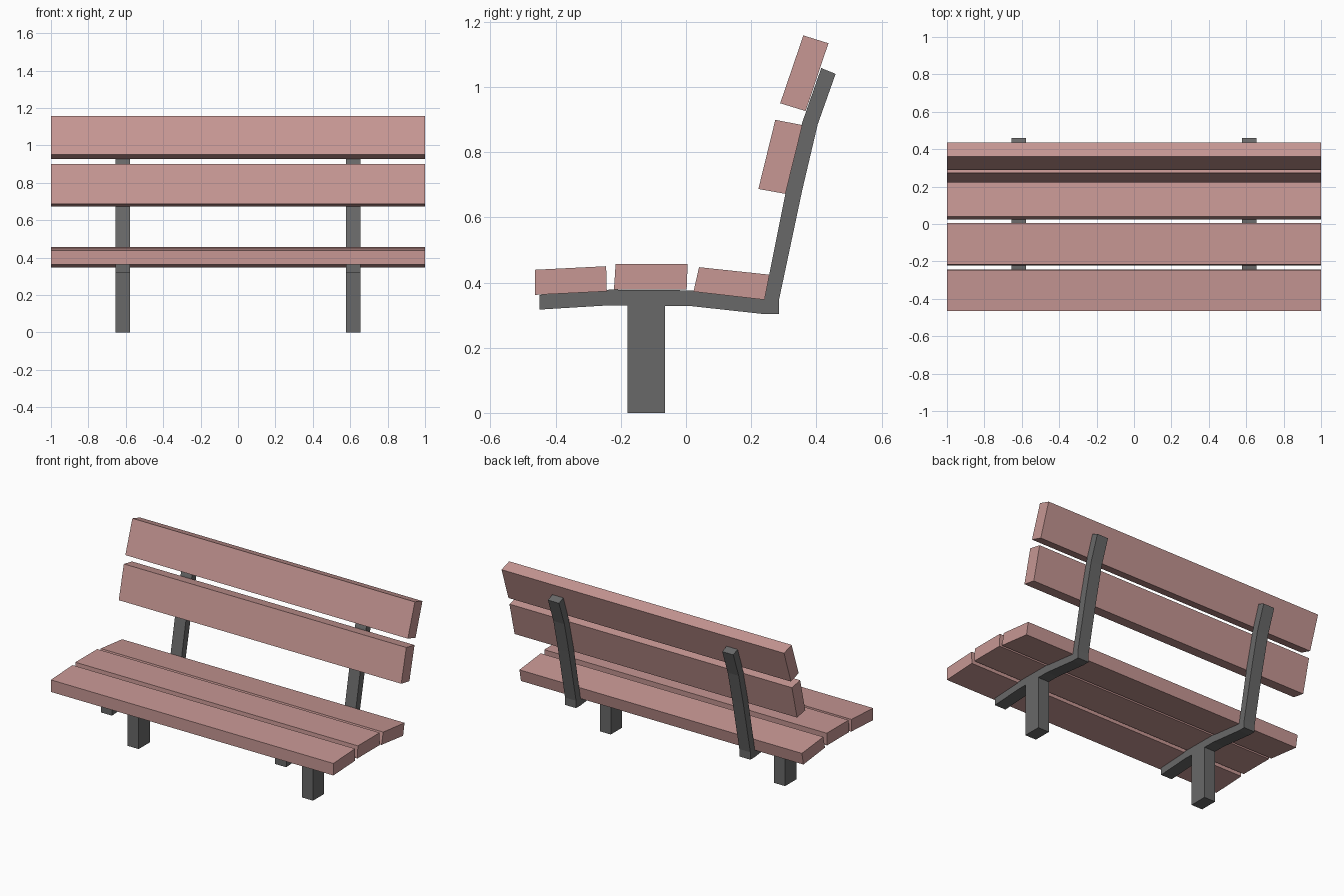
import bpy
import bmesh

if "Cube" in bpy.data.objects:
    bpy.data.objects.remove(bpy.data.objects["Cube"])


def material(name, rgb):
    m = bpy.data.materials.new(name)
    m.diffuse_color = (*rgb, 1)
    m.use_nodes = True
    m.node_tree.nodes["Principled BSDF"].inputs["Base Color"].default_value = m.diffuse_color
    return m


wood = material("wood", (0.57, 0.31, 0.295))
metal = material("metal", (0.14, 0.14, 0.14))


def extrude_x(name, profile, x0, x1, mat):
    """Sweep a (y, z) outline from x0 to x1."""
    bm = bmesh.new()
    face = bm.faces.new([bm.verts.new((x0, y, z)) for y, z in profile])
    ext = bmesh.ops.extrude_face_region(bm, geom=[face])
    verts = [g for g in ext["geom"] if isinstance(g, bmesh.types.BMVert)]
    bmesh.ops.translate(bm, verts=verts, vec=(x1 - x0, 0, 0))
    bmesh.ops.recalc_face_normals(bm, faces=bm.faces)
    me = bpy.data.meshes.new(name)
    bm.to_mesh(me)
    bm.free()
    me.materials.append(mat)
    ob = bpy.data.objects.new(name, me)
    bpy.context.collection.objects.link(ob)
    return ob


# Planks: three for the seat, two for the backrest
planks = {
    "seat_plank_front": [(-0.464, 0.362), (-0.243, 0.373), (-0.245, 0.450), (-0.464, 0.439)],
    "seat_plank_middle": [(-0.221, 0.378), (0.002, 0.378), (0.005, 0.457), (-0.216, 0.457)],
    "seat_plank_rear": [(0.023, 0.372), (0.241, 0.347), (0.256, 0.424), (0.040, 0.447)],
    "back_plank_lower": [(0.222, 0.687), (0.305, 0.672), (0.357, 0.883), (0.274, 0.899)],
    "back_plank_upper": [(0.289, 0.950), (0.367, 0.926), (0.437, 1.134), (0.360, 1.158)],
}
for name, outline in planks.items():
    extrude_x(name, outline, -1, 1, wood)

# Bent support bar running under the seat and up behind the backrest
bar = [(-0.449, 0.317), (-0.235, 0.330), (0.012, 0.328), (0.241, 0.303),
       (0.286, 0.303), (0.286, 0.350), (0.357, 0.685), (0.404, 0.885),
       (0.459, 1.040), (0.415, 1.058), (0.357, 0.892), (0.305, 0.672),
       (0.241, 0.352), (0.012, 0.376), (-0.235, 0.378), (-0.449, 0.362)]
leg = [(-0.179, 0), (-0.065, 0), (-0.065, 0.332), (-0.179, 0.332)]

for side, x in (("left", -0.617), ("right", 0.617)):
    extrude_x(f"{side}_support_bar", bar, x - 0.039, x + 0.039, metal)
    extrude_x(f"{side}_leg", leg, x - 0.039, x + 0.039, metal)
